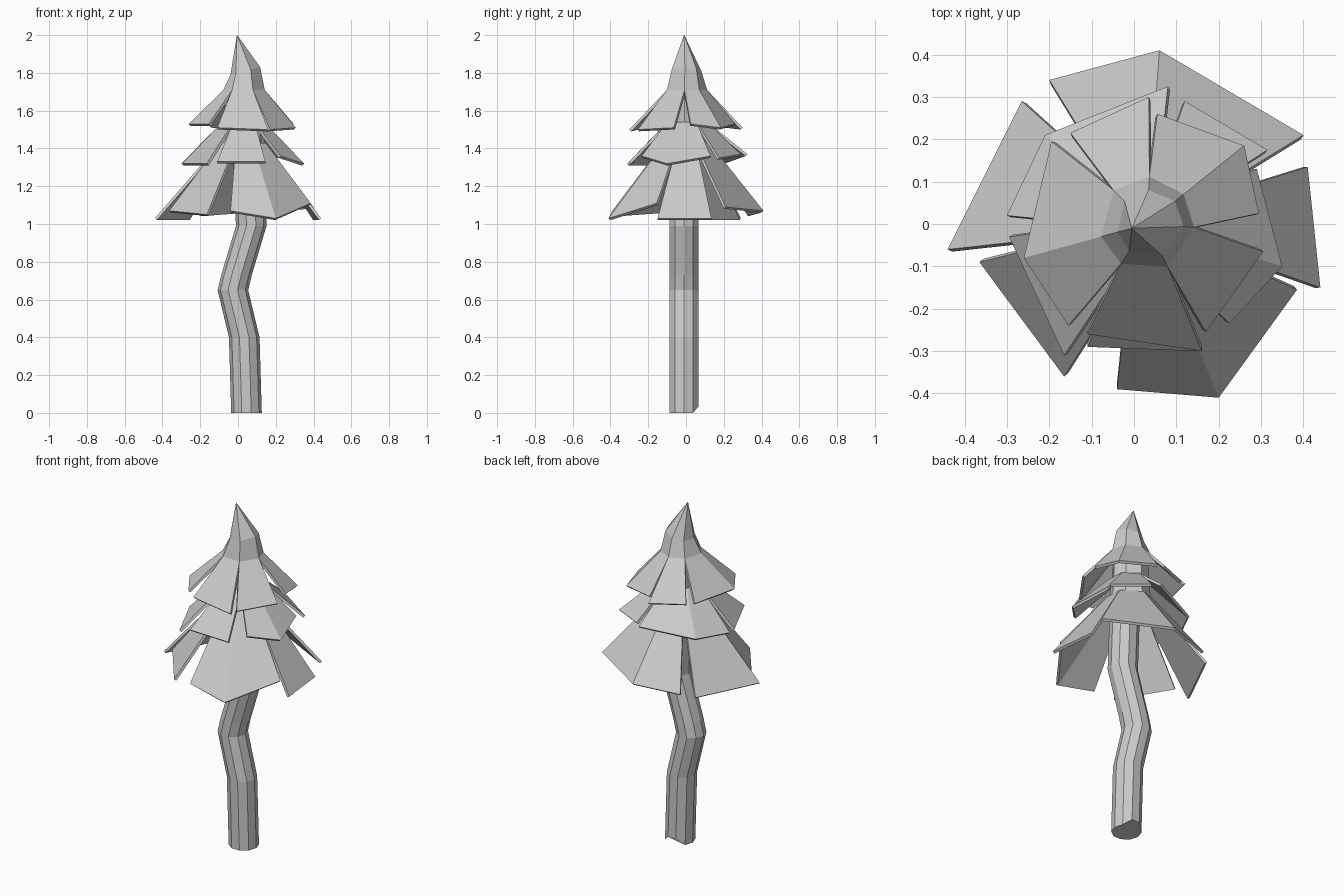
import bpy
from math import atan2, cos, sin, pi, tau

if "Cube" in bpy.data.objects:
    bpy.data.objects.remove(bpy.data.objects["Cube"])

CX, CY = 0.03, 0.0   # axis of the foliage


def make(name, verts, faces):
    me = bpy.data.meshes.new(name)
    me.from_pydata(verts, [], faces)
    me.update()
    ob = bpy.data.objects.new(name, me)
    bpy.context.collection.objects.link(ob)
    return ob


def loft(name, rings):
    """Skin closed rings of equal length and cap the ends."""
    n = len(rings[0])
    verts = [v for r in rings for v in r]
    faces = [(k * n + i, k * n + (i + 1) % n, (k + 1) * n + (i + 1) % n, (k + 1) * n + i)
             for k in range(len(rings) - 1) for i in range(n)]
    faces += [tuple(reversed(range(n))), tuple(range(len(verts) - n, len(verts)))]
    return make(name, verts, faces)


def ring(cx, cy, z, r, n):
    return [(cx + r * cos(tau * i / n), cy + r * sin(tau * i / n), z) for i in range(n)]


def angle(p):
    return atan2(p[1] - CY, p[0] - CX)


def between(a, b):
    d = (b - a + pi) % tau - pi
    return a + d / 2


def hub_point(a, r, z):
    return (CX + r * cos(a), CY + r * sin(a), z)


# crooked trunk, with a chipped back edge at the foot
path = [(0.045, 0), (0.033, 0.4), (-0.027, 0.65), (-0.008, 0.73), (0.07, 0.99), (0.05, 1.5)]
rings = [ring(x, -0.01, z, 0.081, 10) for x, z in path]
rings[0] = [(x, y, 0.035 if y > 0.05 else z) for x, y, z in rings[0]]
loft("trunk", rings)

# outer branch corners of each tier, counter-clockwise from the right
tiers = {
    "lower": (1.43, 0.125, [
        [(.44, -.15, 1.03), (.41, .135, 1.03)],
        [(.40, .21, 1.09), (.06, .41, 1.07), (-.2, .34, 1.05)],
        [(-.265, .29, 1.03), (-.44, -.06, 1.03)],
        [(-.365, -.09, 1.07), (-.165, -.36, 1.05)],
        [(-.04, -.39, 1.07), (.2, -.41, 1.03), (.385, -.155, 1.11)]]),
    "middle": (1.54, 0.115, [
        [(.225, -.235, 1.36), (.35, -.1, 1.32), (.29, .13, 1.36)],
        [(.315, .175, 1.35), (.12, .29, 1.37)],
        [(.08, .325, 1.37), (-.21, .21, 1.33), (-.3, .02, 1.32)],
        [(-.295, -.03, 1.32), (-.165, -.31, 1.32)],
        [(-.11, -.29, 1.33), (.145, -.3, 1.33)]]),
    "upper": (1.71, 0.112, [
        [(.17, -.255, 1.50), (.305, -.065, 1.51)],
        [(.295, .025, 1.53), (.26, .185, 1.51), (.055, .26, 1.53)],
        [(.035, .3, 1.51), (-.15, .215, 1.52)],
        [(-.195, .195, 1.53), (-.26, -.08, 1.53), (-.155, -.24, 1.53)],
        [(-.11, -.26, 1.51), (.16, -.3, 1.50)]]),
}

for name, (hub_z, hub_r, boughs) in tiers.items():
    hub_angles = []
    for i, pts in enumerate(boughs):
        angs = [angle(p) for p in pts]
        angs[0] = between(angle(boughs[i - 1][-1]), angs[0])
        angs[-1] = between(angs[-1], angle(boughs[(i + 1) % 5][0]))
        hub_angles += angs[:-1]
        n = len(pts)
        verts = [hub_point(a, hub_r, hub_z) for a in angs] + pts
        faces = [(k, n + k, n + k + 1, k + 1) for k in range(n - 1)]
        bough = make(f"{name}_bough_{i + 1}", verts, faces)
        mod = bough.modifiers.new("thickness", "SOLIDIFY")
        mod.thickness = 0.015
        mod.offset = -1

# pointed crown growing from the upper hub
base = [hub_point(a, 0.112, 1.71) for a in hub_angles]
shoulder = [hub_point(a, 0.08 + 0.008 * cos(a), 1.81 + 0.02 * cos(a)) for a in hub_angles]
tip = [(-0.005 + 0.001 * cos(a), -0.01 + 0.001 * sin(a), 2.0) for a in hub_angles]
loft("crown", [base, shoulder, tip])

# core that the boughs hang from
loft("core", [[hub_point(a, r, z) for a in hub_angles]
              for r, z in ((0.115, 1.41), (0.105, 1.53), (0.102, 1.71))])
